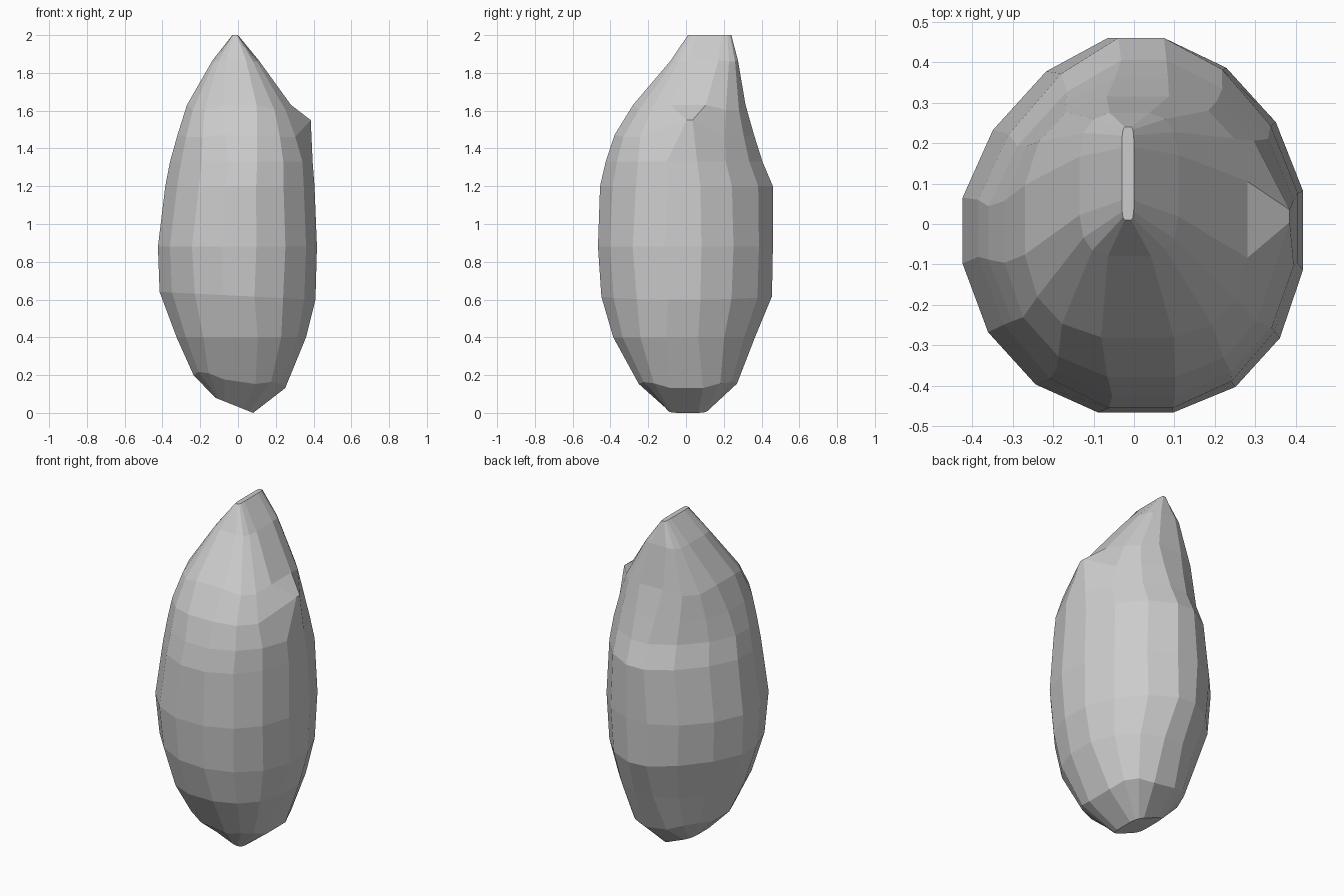
import bpy
import bmesh
from math import sin, cos, pi, copysign

default = bpy.data.objects.get("Cube")
if default:
    bpy.data.objects.remove(default, do_unlink=True)

SIDES = 16
PEAK = cos(pi / SIDES)


def make_material(name, value):
    mat = bpy.data.materials.new(name)
    mat.use_nodes = True
    colour = (value, value, value, 1)
    mat.diffuse_color = colour
    mat.node_tree.nodes["Principled BSDF"].inputs["Base Color"].default_value = colour
    return mat


def add_ring(bm, z, left, right, front, back, squareness, tilt, droop):
    """Rounded-square cross-section, rounder at the back and on the -x side."""
    middle_x, half_x = (left + right) / 2, (right - left) / 2
    middle_y, half_y = (front + back) / 2, (back - front) / 2
    ring = []
    for i in range(SIDES):
        angle = 2 * pi * (i + 0.5) / SIDES
        c, s = cos(angle), sin(angle)
        power = 2 / (squareness - (0.35 if s > 0 else 0) - (0.22 if c < 0 else 0))
        x = middle_x + half_x * copysign(abs(c / PEAK) ** power, c)
        y = middle_y + half_y * copysign(abs(s / PEAK) ** power, s)
        corner = droop * abs(sin(2 * angle))
        ring.append(bm.verts.new((x, y, z + tilt * (x - middle_x) - corner)))
    return ring


# Cross-sections from the base to the ridge:
# height, left, right, front, back, squareness, tilt, corner droop
sections = [
    (0.04, -0.12, 0.08, -0.10, 0.12, 5, -0.4, 0),
    (0.15, -0.235, 0.25, -0.25, 0.27, 3.1, -0.14, -0.04),
    (0.40, -0.325, 0.36, -0.385, 0.365, 2.35, 0, 0),
    (0.62, -0.415, 0.41, -0.448, 0.455, 2.12, -0.05, 0),
    (0.88, -0.424, 0.418, -0.466, 0.46, 2.25, 0, 0),
    (1.20, -0.385, 0.405, -0.455, 0.46, 2.12, 0, 0),
    (1.33, -0.36, 0.395, -0.425, 0.405, 2.15, 0, 0),
    (1.48, -0.32, 0.345, -0.378, 0.36, 2.45, 0, 0.02),
    (1.65, -0.27, 0.28, -0.28, 0.315, 3, 0, 0.05),
    (1.87, -0.135, 0.11, -0.08, 0.275, 4, 0, 0.01),
    (2.00, -0.03, 0.00, 0.01, 0.24, 6, 0, 0),
]

# Faceted stone body
bm = bmesh.new()
rings = [add_ring(bm, *section) for section in sections]

# Small knob on the left shoulder
for vert, y in zip((rings[-4][0], rings[-4][-1]), (0.035, 0.005)):
    vert.co = (0.385, y, 1.55)

for lower, upper in zip(rings, rings[1:]):
    for i in range(SIDES):
        j = (i + 1) % SIDES
        bm.faces.new((lower[i], lower[j], upper[j], upper[i]))
bm.faces.new(rings[0][::-1])
bm.faces.new(rings[-1])
bmesh.ops.recalc_face_normals(bm, faces=bm.faces)

mesh = bpy.data.meshes.new("stone")
bm.to_mesh(mesh)
bm.free()
mesh.materials.append(make_material("grey stone", 0.6))
stone = bpy.data.objects.new("stone", mesh)
bpy.context.collection.objects.link(stone)
